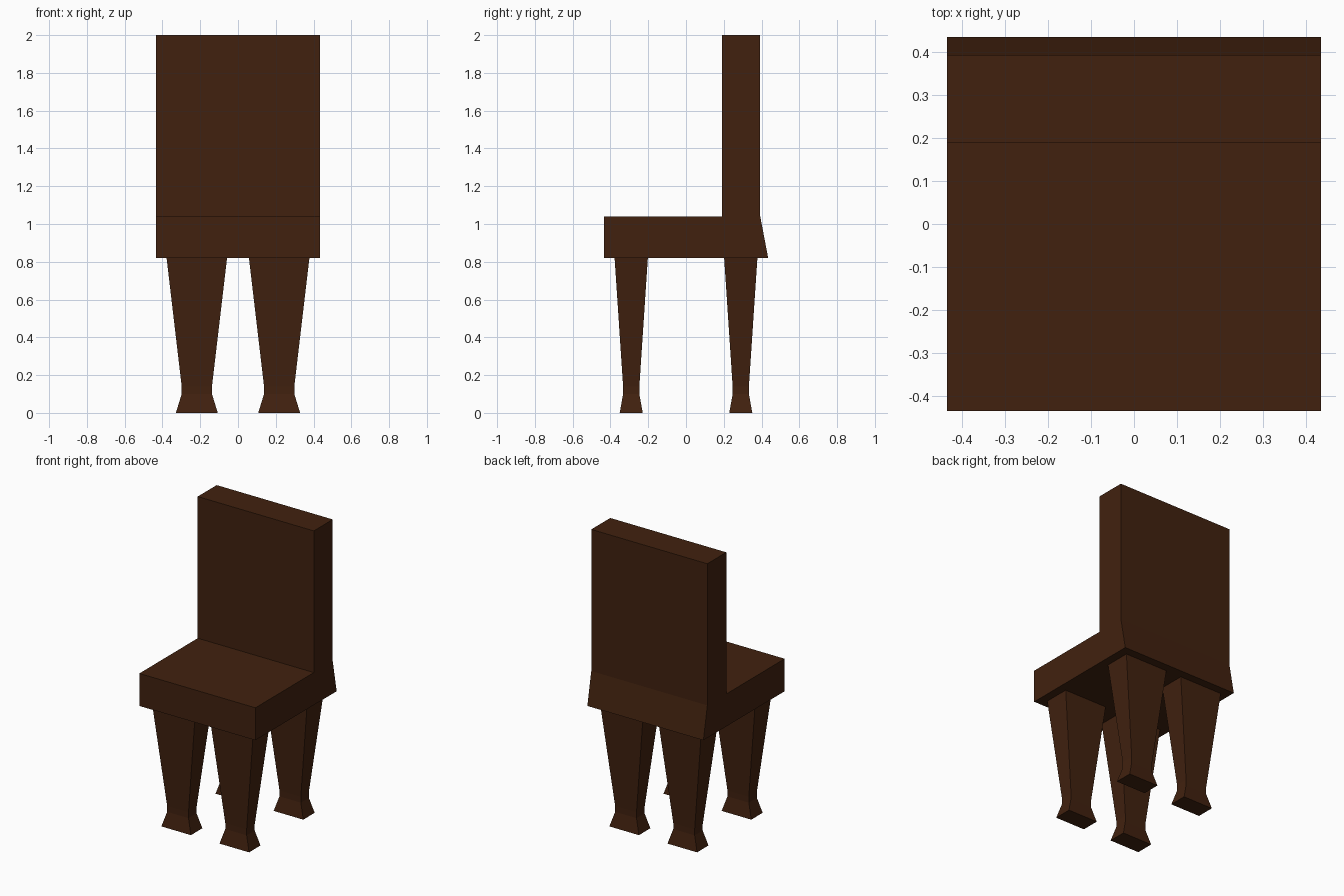
import bpy, bmesh

if "Cube" in bpy.data.objects:
    bpy.data.objects.remove(bpy.data.objects["Cube"])

wood = bpy.data.materials.new("dark_brown_wood")
wood.diffuse_color = (0.053, 0.0155, 0.0047, 1.0)
wood.use_nodes = True
wood.node_tree.nodes["Principled BSDF"].inputs["Base Color"].default_value = wood.diffuse_color


def make_object(name, bm):
    bmesh.ops.recalc_face_normals(bm, faces=bm.faces)
    mesh = bpy.data.meshes.new(name)
    bm.to_mesh(mesh)
    bm.free()
    mesh.materials.append(wood)
    obj = bpy.data.objects.new(name, mesh)
    bpy.context.collection.objects.link(obj)
    return obj


# Seat and backrest: one side profile (y, z) extruded across the width
HALF_WIDTH = 0.435
profile = [(-0.435, 0.82), (0.435, 0.82), (0.393, 1.04), (0.393, 2.0),
           (0.19, 2.0), (0.19, 1.04), (-0.435, 1.04)]
bm = bmesh.new()
side = bm.faces.new([bm.verts.new((-HALF_WIDTH, y, z)) for y, z in profile])
ext = bmesh.ops.extrude_face_region(bm, geom=[side])
moved = [v for v in ext["geom"] if isinstance(v, bmesh.types.BMVert)]
bmesh.ops.translate(bm, verts=moved, vec=(2 * HALF_WIDTH, 0, 0))
make_object("seat_and_back", bm)

# Tapered legs with flared feet: rectangular sections (z, half x, half y)
sections = [(0.0, 0.111, 0.061), (0.1, 0.08, 0.043),
            (0.14, 0.08, 0.043), (0.82, 0.16, 0.088)]


def make_leg(name, cx, cy):
    bm = bmesh.new()
    rings = [[bm.verts.new((cx + sx * hx, cy + sy * hy, z))
              for sx, sy in ((-1, -1), (1, -1), (1, 1), (-1, 1))]
             for z, hx, hy in sections]
    for low, high in zip(rings, rings[1:]):
        for i in range(4):
            j = (i + 1) % 4
            bm.faces.new((low[i], low[j], high[j], high[i]))
    bm.faces.new(rings[0][::-1])
    bm.faces.new(rings[-1])
    make_object(name, bm)


for row, cy in (("front", -0.29), ("back", 0.29)):
    for hand, cx in (("left", -0.218), ("right", 0.218)):
        make_leg(f"{row}_{hand}_leg", cx, cy)
